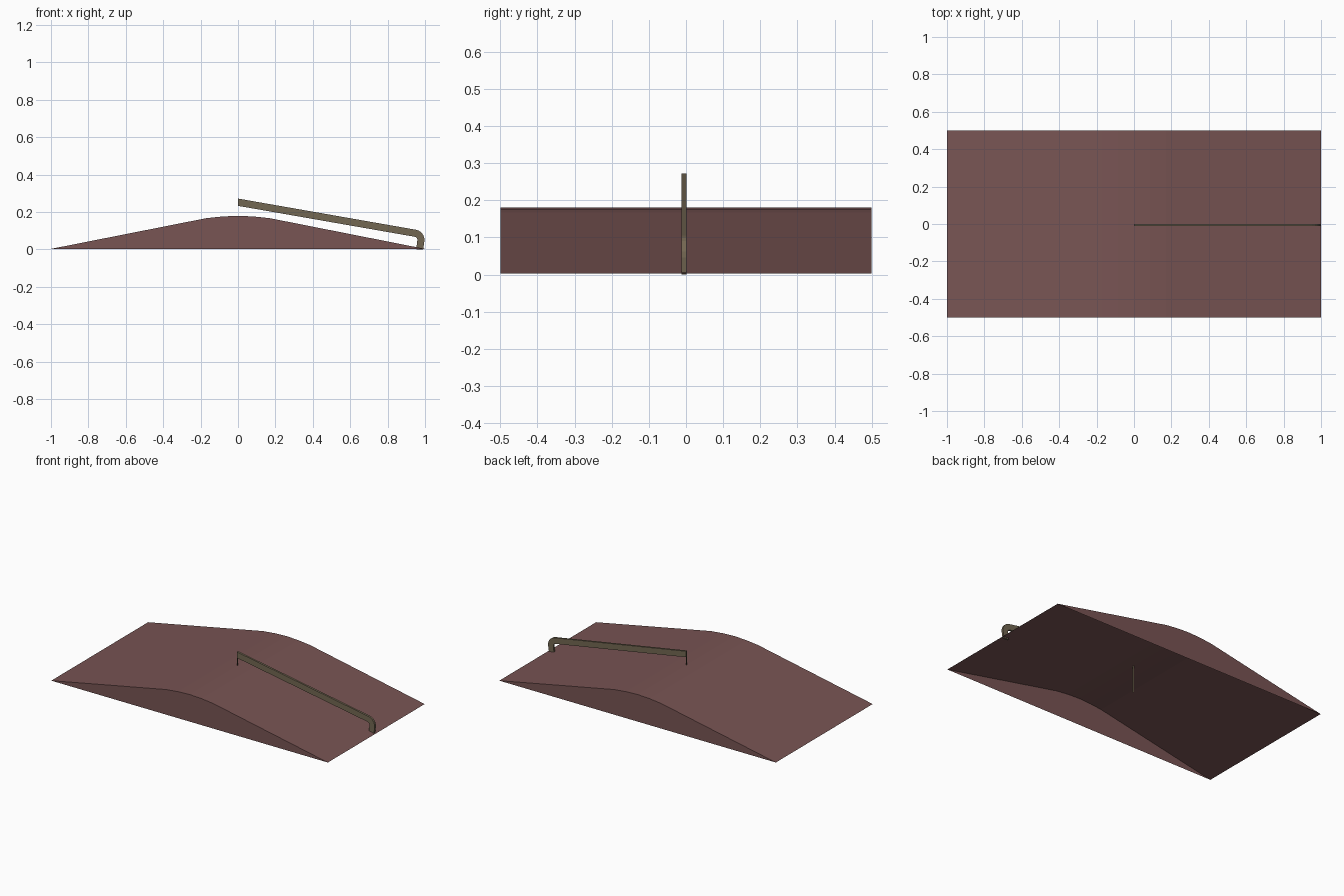
import bpy, bmesh, math

if "Cube" in bpy.data.objects:
    bpy.data.objects.remove(bpy.data.objects["Cube"])


def material(name, rgb):
    m = bpy.data.materials.new(name)
    m.diffuse_color = (*rgb, 1)
    m.use_nodes = True
    m.node_tree.nodes["Principled BSDF"].inputs["Base Color"].default_value = m.diffuse_color
    return m


def extrude_profile(name, pts, y0, y1, mat, open_bottom=False):
    """Prism from an (x, z) outline; the last edge may be left open."""
    bm = bmesh.new()
    a = [bm.verts.new((x, y0, z)) for x, z in pts]
    b = [bm.verts.new((x, y1, z)) for x, z in pts]
    n = len(pts)
    bm.faces.new(a)
    bm.faces.new(b[::-1])
    for i in range(n - 1 if open_bottom else n):
        j = (i + 1) % n
        bm.faces.new((a[j], a[i], b[i], b[j]))
    return finish(name, bm, mat, open_bottom)


def finish(name, bm, mat, flip=False):
    if flip:  # outline runs clockwise, so turn the shell outwards
        bmesh.ops.reverse_faces(bm, faces=bm.faces[:])
    else:
        bmesh.ops.recalc_face_normals(bm, faces=bm.faces[:])
    me = bpy.data.meshes.new(name)
    bm.to_mesh(me)
    bm.free()
    me.materials.append(mat)
    ob = bpy.data.objects.new(name, me)
    bpy.context.collection.objects.link(ob)
    return ob


brown = material("dusty brown", (0.188, 0.089, 0.087))
olive = material("olive metal", (0.171, 0.136, 0.084))

# Ramp shell: two slopes and a gently rounded crest, open underneath
ramp = [(-1, 0.003), (-0.17, 0.167), (-0.085, 0.176), (0, 0.18),
        (0.085, 0.176), (0.17, 0.167), (1, 0.003)]
ob = extrude_profile("ramp", ramp, -0.5, 0.5, brown, open_bottom=True)
bm = bmesh.new()
bm.from_mesh(ob.data)
# make sure the outer side faces out
top = max(bm.faces, key=lambda f: abs(f.normal.z))
if top.normal.z < 0:
    bmesh.ops.reverse_faces(bm, faces=bm.faces[:])
for f in bm.faces:
    if abs(f.normal.y) > 0.9 and f.normal.y * f.calc_center_median().y < 0:
        f.normal_flip()
bm.to_mesh(ob.data)
bm.free()

# Grind rail: sloping bar with a rounded bend down into the foot
Y0, Y1 = -0.012, 0.001
cx, cz = 0.942, 0.051
R, r = 0.055, 0.017


def arc(rad, a0, a1, steps=5):
    return [(cx + rad * math.cos(math.radians(a0 + (a1 - a0) * i / steps)),
             cz + rad * math.sin(math.radians(a0 + (a1 - a0) * i / steps)))
            for i in range(steps + 1)]


rail = ([(0, 0.272)] + arc(R, 80, -5) + [(0.99, 0), (0.953, 0)]
        + arc(r, -5, 80) + [(0, 0.233)])
extrude_profile("rail", rail, Y0, Y1, olive)

# Thin post strip under the upper rail end, reaching down inside the ramp
bm = bmesh.new()
bm.faces.new([bm.verts.new(p) for p in
              ((0, Y0, 0.002), (0, Y0, 0.24), (0, Y1, 0.24), (0, Y1, 0.002))])
finish("post", bm, olive)
